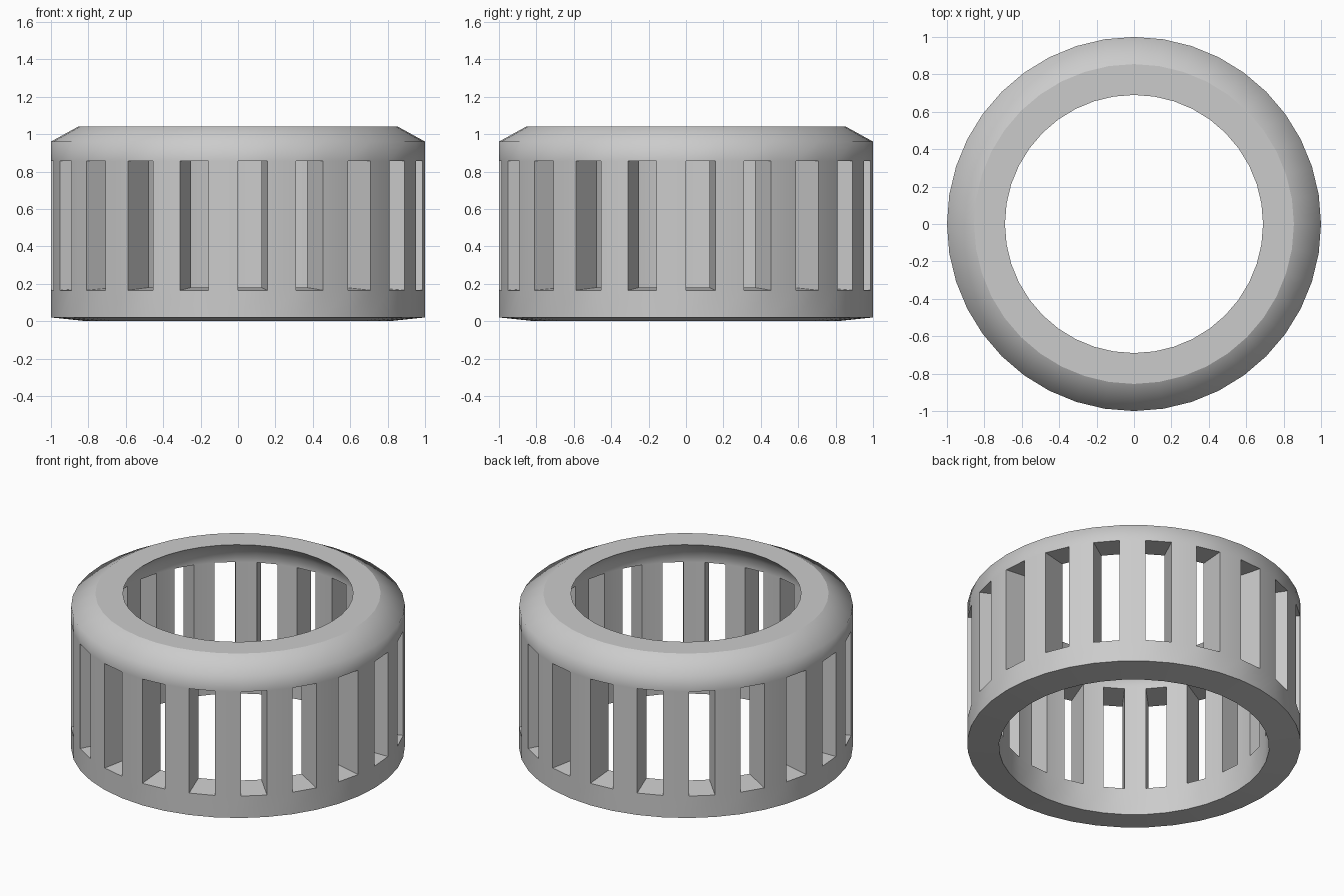
import bpy, bmesh, math

if "Cube" in bpy.data.objects:
    bpy.data.objects.remove(bpy.data.objects["Cube"])

SEGMENTS = 40  # every second segment is an open slot

# Closed wall section (radius, height): up the outside, over the lip, down the inside
PROFILE = [
    (1.00, 0.02), (1.00, 0.165), (1.00, 0.855), (1.00, 0.96), (0.855, 1.04),
    (0.69, 1.04), (0.81, 0.93), (0.81, 0.87), (0.81, 0.18), (0.81, 0.00),
]
OUT_LOW, OUT_HIGH, IN_HIGH, IN_LOW = 1, 2, 7, 8  # slot corners in the section
FLAT_BANDS = {4, 9}                              # top lip and bottom rim

bm = bmesh.new()
rings = []
for s in range(SEGMENTS):
    a = 2 * math.pi * s / SEGMENTS
    rings.append([bm.verts.new((r * math.cos(a), r * math.sin(a), z)) for r, z in PROFILE])


def face(verts, smooth=False):
    bm.faces.new(verts).smooth = smooth


n = len(PROFILE)
for s in range(SEGMENTS):
    a, b = rings[s], rings[(s + 1) % SEGMENTS]
    slot = s % 2 == 0
    # Revolved bands, left open at the slots
    for i in range(n):
        if slot and i in (OUT_LOW, IN_HIGH):
            continue
        j = (i + 1) % n
        face((a[i], b[i], b[j], a[j]), i not in FLAT_BANDS)
    # Slot sill, slot head and the two radial sides
    if slot:
        face((a[OUT_LOW], b[OUT_LOW], b[IN_LOW], a[IN_LOW]))
        face((a[OUT_HIGH], b[OUT_HIGH], b[IN_HIGH], a[IN_HIGH]))
        for side in (a, b):
            face([side[k] for k in (OUT_LOW, OUT_HIGH, IN_HIGH, IN_LOW)])

bmesh.ops.recalc_face_normals(bm, faces=bm.faces)
# Keep only the hard corners sharp
for e in bm.edges:
    e.smooth = e.calc_face_angle(0) < math.radians(70)

mesh = bpy.data.meshes.new("slotted_ring")
bm.to_mesh(mesh)
bm.free()
ring = bpy.data.objects.new("slotted_ring", mesh)
bpy.context.collection.objects.link(ring)
